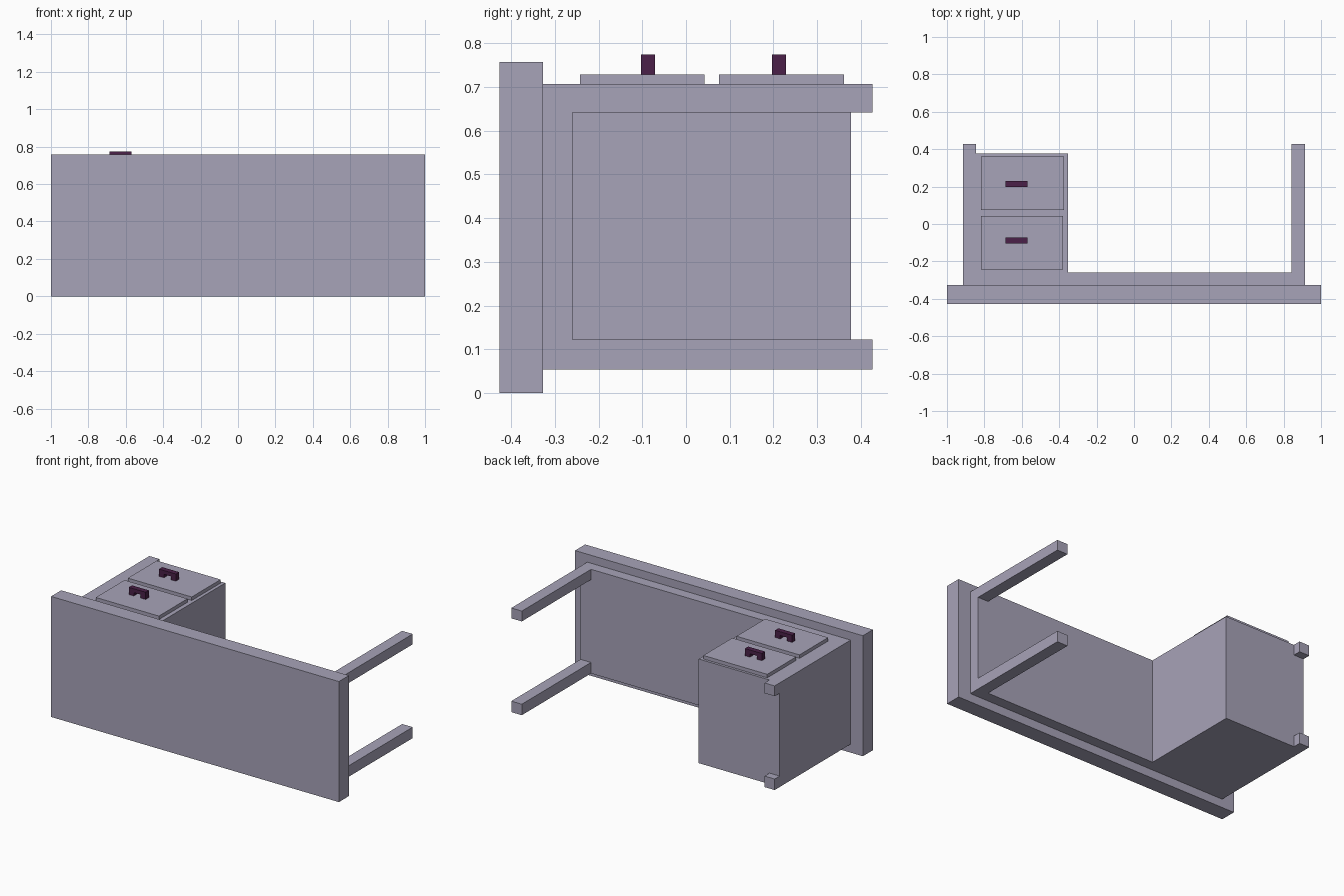
import bpy, bmesh
from mathutils import Vector

if "Cube" in bpy.data.objects:
    bpy.data.objects.remove(bpy.data.objects["Cube"])


def material(name, rgb):
    m = bpy.data.materials.new(name)
    m.diffuse_color = (*rgb, 1.0)
    m.use_nodes = True
    m.node_tree.nodes["Principled BSDF"].inputs["Base Color"].default_value = m.diffuse_color
    return m


GREY = material("lilac grey", (0.386, 0.366, 0.479))
PLUM = material("dark plum", (0.069, 0.0145, 0.065))


def finish(name, bm, mat):
    bmesh.ops.recalc_face_normals(bm, faces=bm.faces)
    me = bpy.data.meshes.new(name)
    bm.to_mesh(me)
    bm.free()
    me.materials.append(mat)
    ob = bpy.data.objects.new(name, me)
    bpy.context.collection.objects.link(ob)
    return ob


def box(name, x, y, z, mat=GREY):
    """Box from (min, max) ranges on each axis."""
    bm = bmesh.new()
    bmesh.ops.create_cube(bm, size=1)
    for v in bm.verts:
        v.co = Vector([r[0] if c < 0 else r[1] for c, r in zip(v.co, (x, y, z))])
    return finish(name, bm, mat)


def handle(name, x, y, z):
    """Bridge-shaped pull: a U profile in xz pushed along y."""
    foot, bar = 0.035, 0.024
    (x0, x1), (y0, y1), (z0, z1) = x, y, z
    profile = [(x0, z0), (x0 + foot, z0), (x0 + foot, z1 - bar), (x1 - foot, z1 - bar),
               (x1 - foot, z0), (x1, z0), (x1, z1), (x0, z1)]
    bm = bmesh.new()
    face = bm.faces.new([bm.verts.new((px, y0, pz)) for px, pz in profile])
    ext = bmesh.ops.extrude_face_region(bm, geom=[face])
    moved = [g for g in ext["geom"] if isinstance(g, bmesh.types.BMVert)]
    bmesh.ops.translate(bm, verts=moved, vec=(0, y1 - y0, 0))
    return finish(name, bm, PLUM)


# desk lying on its long edge: top board and the slab under it
box("desk_top", (-1, 1), (-0.427, -0.327), (0, 0.757))
box("under_slab", (-0.915, 0.915), (-0.327, -0.26), (0.053, 0.707))

# drawer cabinet
box("cabinet", (-0.915, -0.353), (-0.26, 0.378), (0.053, 0.707))

# legs: long on the open side, short feet on the cabinet
for level, z in (("lower", (0.053, 0.122)), ("upper", (0.642, 0.707))):
    box(level + "_leg", (0.842, 0.915), (-0.26, 0.427), z)
    box(level + "_cabinet_foot", (-0.915, -0.845), (0.378, 0.427), z)

# drawer fronts with handles
for name, x1, y, hy in (("near", -0.38, (-0.243, 0.042), (-0.103, -0.071)),
                        ("far", -0.374, (0.075, 0.362), (0.197, 0.229))):
    box(name + "_drawer_front", (-0.818, x1), y, (0.707, 0.729))
    handle(name + "_drawer_handle", (-0.687, -0.57), hy, (0.729, 0.774))
